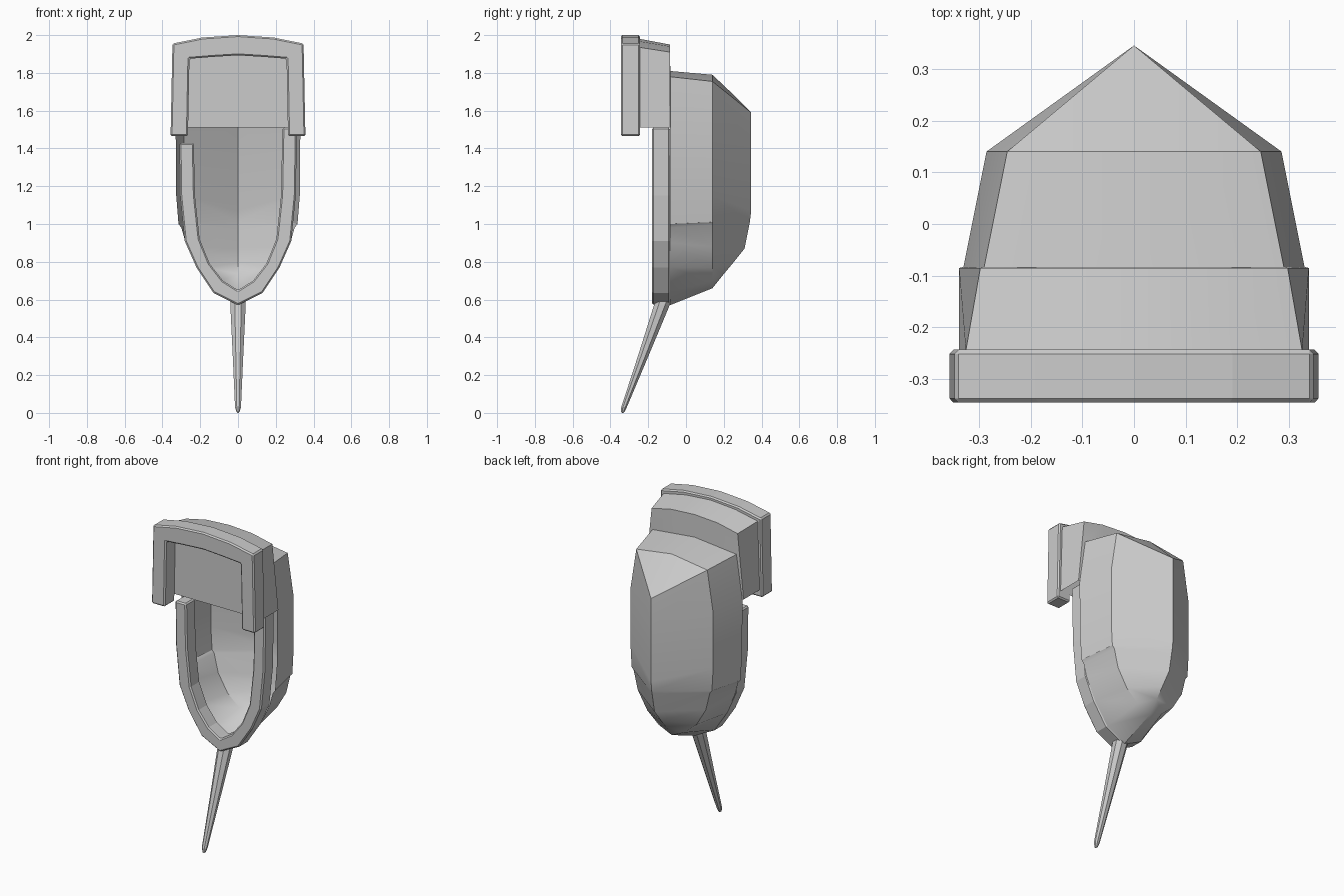
import bpy, bmesh, math

if "Cube" in bpy.data.objects:
    bpy.data.objects.remove(bpy.data.objects["Cube"])


def make(name, verts, faces, angle=None, bevel=0, mirror=False, solid=True):
    me = bpy.data.meshes.new(name)
    me.from_pydata(verts, [], faces)
    ob = bpy.data.objects.new(name, me)
    bpy.context.collection.objects.link(ob)
    bm = bmesh.new()
    bm.from_mesh(me)
    if mirror:
        bmesh.ops.mirror(bm, geom=bm.verts[:] + bm.edges[:] + bm.faces[:], axis='X', merge_dist=0.0001)
    bmesh.ops.remove_doubles(bm, verts=bm.verts, dist=0.0005)
    bmesh.ops.recalc_face_normals(bm, faces=bm.faces)
    bm.to_mesh(me)
    bm.free()
    if bevel:
        b = ob.modifiers.new("bevel", 'BEVEL')
        b.width, b.segments = bevel, 1
        b.limit_method, b.angle_limit = 'ANGLE', math.radians(40)
    if angle:
        bpy.ops.object.select_all(action='DESELECT')
        ob.select_set(True)
        bpy.context.view_layer.objects.active = ob
        bpy.ops.object.shade_smooth_by_angle(angle=math.radians(angle))
    return ob


def loft(rows):
    """Quads between equally long rows of points."""
    n = len(rows[0])
    faces = [(r * n + i, r * n + i + 1, (r + 1) * n + i + 1, (r + 1) * n + i)
             for r in range(len(rows) - 1) for i in range(n - 1)]
    return [p for row in rows for p in row], faces


def band(name, outer, inner, y0, y1, bevel):
    """Solid strip between two open xz outlines, extruded along y."""
    rows = [[(x, y, z) for x, z in line] for line, y in
            ((outer, y0), (inner, y0), (inner, y1), (outer, y1), (outer, y0))]
    v, f = loft(rows)
    n = len(outer)
    f += [(0, n, 2 * n, 3 * n), (n - 1, 2 * n - 1, 3 * n - 1, 4 * n - 1)]
    return make(name, v, f, bevel=bevel)


def symmetric(half):
    """Half outline ending on the centre line -> full outline."""
    return [(-x, z) for x, z in half] + [(x, z) for x, z in half[-2::-1]]


# rear shell: front edge, shoulder line and rear ridge, right half
edge = [(0, 1.81), (.29, 1.78), (.33, 1.5), (.327, 1.15), (.315, 1.0), (.30, .98),
        (.277, .90), (.217, .77), (.127, .64), (0, .57)]
shoulder = [(0, 1.79), (.245, 1.755), (.285, 1.5), (.285, 1.15), (.277, 1.01), (.263, .995),
            (.235, .88), (.17, .77), (.09, .70), (0, .66)]
ridge = [(.235, 1.70), (.345, 1.59), (.345, 1.4), (.345, 1.07), (.338, 1.01), (.335, .995),
         (.31, .87), (.25, .795), (.2, .735), (.14, .66)]
v, f = loft([[(x, -.085, z) for x, z in edge],
             [(x, .14, z) for x, z in shoulder],
             [(0, y, z) for y, z in ridge]])
make("rear_shell", v, f, angle=32, mirror=True)

# brow housing: front plate, roof and sides, stepping down to the shell
low = [(0, 1.51), (.17, 1.51), (.338, 1.51), (.338, 1.51)]
front = [(0, 1.98), (.17, 1.967), (.325, 1.935), (.338, 1.51)]
back = [(0, 1.95), (.16, 1.94), (.297, 1.91), (.338, 1.51)]
step = [(0, 1.81), (.145, 1.795), (.29, 1.78), (.33, 1.51)]
v, f = loft([[(x, y, z) for x, z in line] for line, y in
             ((low, -.245), (front, -.245), (back, -.085), (step, -.083))])
make("brow_housing", v, f, angle=25, mirror=True)

# brow frame: arch around the front plate
band("brow_frame",
     symmetric([(.357, 1.465), (.347, 1.955), (.19, 1.987), (0, 2.0)]),
     symmetric([(.265, 1.465), (.257, 1.875), (.13, 1.885), (0, 1.893)]),
     -.345, -.243, .008)

# lower rim: U around the opening, left end cut shorter
outer = symmetric([(.312, 1.51), (.306, 1.15), (.282, .91), (.22, .77), (.13, .635), (0, .57)])
inner = symmetric([(.235, 1.51), (.228, 1.15), (.203, .92), (.15, .79), (.08, .70), (0, .65)])
outer[0], inner[0] = (-.31, 1.43), (-.234, 1.43)
band("lower_rim", outer, inner, -.18, -.085, .008)

# chin spike: eight-sided taper leaning forward
rings = [(.60, -.118, .044, .046), (.57, -.128, .044, .045), (.3, -.227, .030, .030),
         (.03, -.328, .017, .016), (.005, -.334, .009, .010), (0, -.335, .003, .003)]
rows = [[(rx * math.cos(math.tau * (i % 8 + .5) / 8), cy + ry * math.sin(math.tau * (i % 8 + .5) / 8), z)
         for i in range(9)] for z, cy, rx, ry in rings]
v, f = loft(rows)
f += [tuple(range(8)), tuple(range(45, 53))]
make("chin_spike", v, f)
